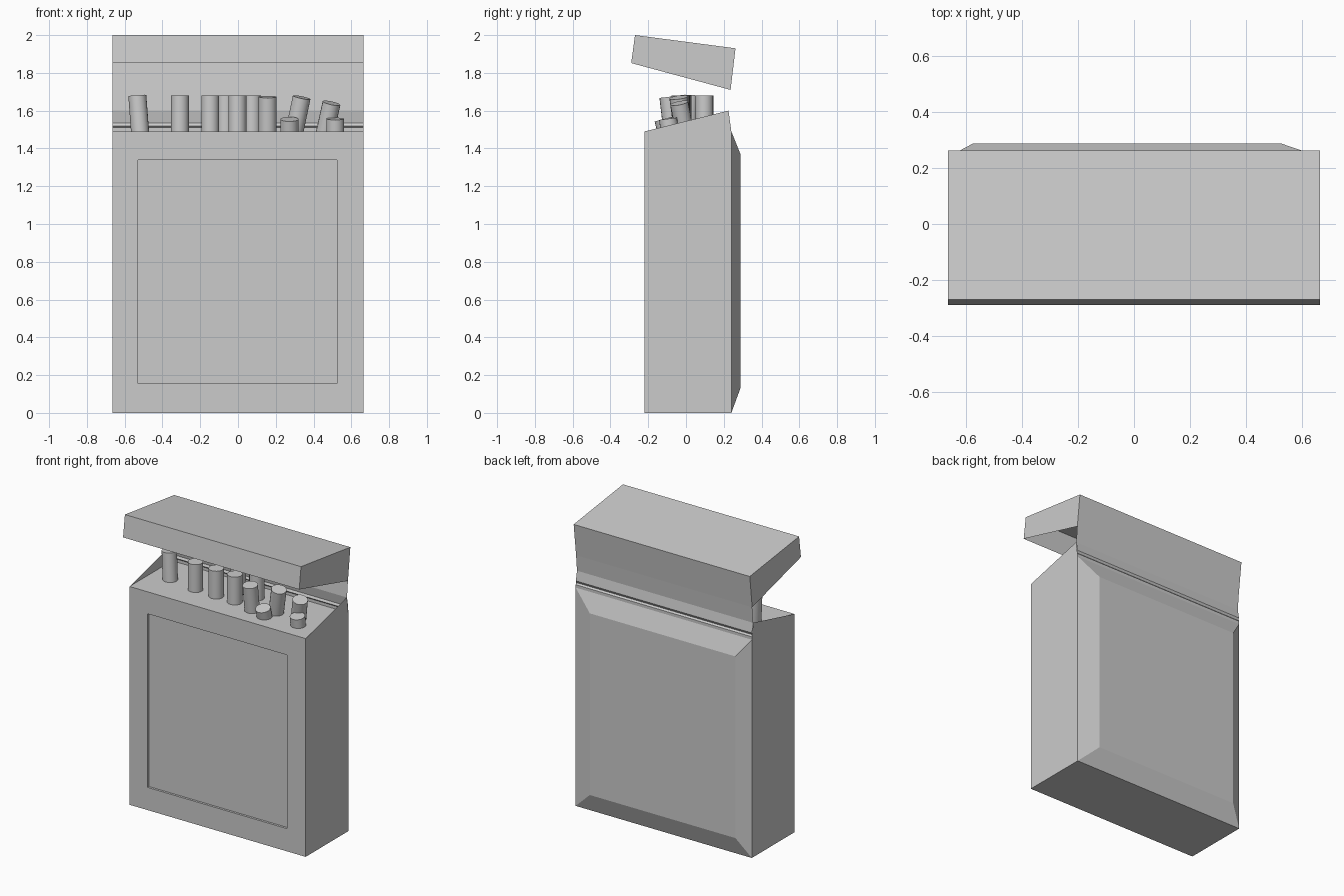
import bpy, bmesh
from mathutils import Vector

if "Cube" in bpy.data.objects:
    bpy.data.objects.remove(bpy.data.objects["Cube"])

W = 0.665            # half width of the pack
FRONT, BACK = -0.22, 0.24
FLOOR = 1.49         # level of the inner top surface


def finish(bm, name, recalc=True):
    bmesh.ops.remove_doubles(bm, verts=bm.verts, dist=0.0005)
    if recalc:
        bmesh.ops.recalc_face_normals(bm, faces=bm.faces)
    mesh = bpy.data.meshes.new(name)
    bm.to_mesh(mesh)
    bm.free()
    obj = bpy.data.objects.new(name, mesh)
    bpy.context.collection.objects.link(obj)
    return obj


def face(bm, pts):
    return bm.faces.new([bm.verts.new(p) for p in pts])


def rect(x0, x1, z0, z1, y):
    return [(x0, y, z0), (x1, y, z0), (x1, y, z1), (x0, y, z1)]


def ring(bm, a, b):
    """Join two matching outlines with quads."""
    for i in range(len(a)):
        j = (i + 1) % len(a)
        face(bm, [a[i], a[j], b[j], b[i]])


def strip(bm, profile):
    """Sweep a (y, z) profile across the full width."""
    for (y0, z0), (y1, z1) in zip(profile, profile[1:]):
        face(bm, [(-W, y1, z1), (W, y1, z1), (W, y0, z0), (-W, y0, z0)])


# Body: recessed front panel and padded back
bm = bmesh.new()
front = rect(-W, W, 0, FLOOR, FRONT)
back = rect(-W, W, 0, FLOOR, BACK)
frame = rect(-0.53, 0.525, 0.155, 1.34, FRONT)
panel = rect(-0.53, 0.525, 0.155, 1.34, FRONT + 0.015)
pad = rect(-0.575, 0.525, 0.13, 1.37, 0.288)
for a, b in ((front, frame), (frame, panel), (front, back), (back, pad)):
    ring(bm, a, b)
face(bm, panel)
face(bm, pad)
finish(bm, "pack_body")

# Sloping side walls rising above the inner surface
for side, name in ((-1, "left_side_lip"), (1, "right_side_lip")):
    bm = bmesh.new()
    pts = [(side * W, FRONT, FLOOR), (side * W, BACK, FLOOR), (side * W, 0.225, 1.60)]
    face(bm, pts if side > 0 else pts[::-1])
    finish(bm, name, False)

# Creased back flap that hinges the lid
bm = bmesh.new()
strip(bm, [(BACK, FLOOR), (BACK, 1.51), (0.23, 1.52), (0.238, 1.535),
           (0.226, 1.60), (0.236, 1.71)])
finish(bm, "hinge_flap", False)

# Tilted lid, open underneath
bm = bmesh.new()
lid = [(0.236, 1.71), (0.262, 1.93), (-0.27, 2.0), (-0.29, 1.852)]
strip(bm, lid)
for side in (-W, W):
    face(bm, [(side, y, z) for y, z in lid])
finish(bm, "lid")

# Sticks: base x, y then top x, y, z
sticks = [
    (-0.518, 0.01, -0.533, 0.02, 1.68),
    (-0.307, -0.02, -0.307, -0.02, 1.68),
    (-0.147, -0.025, -0.147, -0.025, 1.68),
    (-0.065, 0.097, -0.065, 0.097, 1.68),
    (-0.003, -0.03, -0.003, -0.03, 1.68),
    (0.075, 0.097, 0.075, 0.097, 1.68),
    (0.157, -0.07, 0.157, -0.093, 1.673),
    (0.297, -0.015, 0.337, -0.04, 1.67),
    (0.272, -0.10, 0.272, -0.12, 1.555),
    (0.46, -0.005, 0.495, -0.036, 1.64),
    (0.515, -0.085, 0.515, -0.095, 1.557),
]
for i, (x0, y0, x1, y1, z1) in enumerate(sticks):
    a, b = Vector((x0, y0, FLOOR - 0.01)), Vector((x1, y1, z1))
    d = b - a
    bpy.ops.mesh.primitive_cylinder_add(
        vertices=18, radius=0.048, depth=d.length, location=(a + b) / 2,
        rotation=d.to_track_quat('Z', 'Y').to_euler())
    bpy.context.object.name = f"stick_{i + 1}"
    bpy.ops.object.shade_smooth_by_angle()
